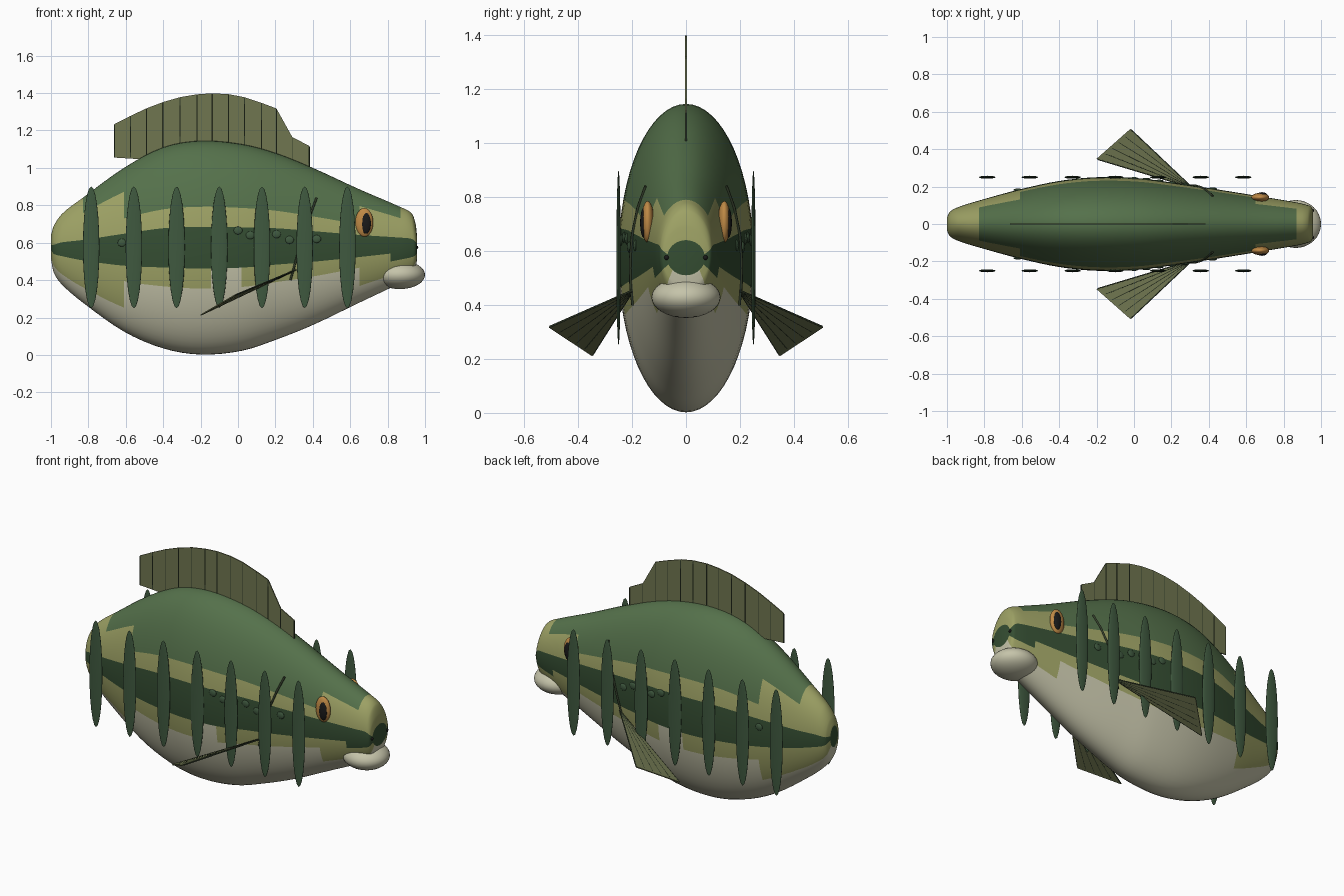
import bpy, bmesh, math
from mathutils import Vector

if "Cube" in bpy.data.objects:
    bpy.data.objects.remove(bpy.data.objects["Cube"])


def mat(name, r, g, b):
    m = bpy.data.materials.new(name)
    m.diffuse_color = (r, g, b, 1)
    m.use_nodes = True
    m.node_tree.nodes["Principled BSDF"].inputs["Base Color"].default_value = m.diffuse_color
    return m


GREEN = mat("back_green", .09, .165, .07)
OLIVE = mat("olive", .34, .36, .13)
DARK = mat("stripe_green", .035, .075, .032)
CREAM = mat("cream", .56, .55, .40)
FIN = mat("fin_olive", .16, .18, .08)
RAY = mat("ray_dark", .035, .05, .025)
BAR = mat("bar_green", .05, .10, .05)
ORANGE = mat("orange", .52, .25, .06)
BLACK = mat("black", .01, .01, .01)

# x, top z, bottom z, half width along the body
STATIONS = [(-1, .64, .51, .035), (-.985, .69, .44, .065), (-.94, .755, .375, .09),
            (-.83, .84, .28, .125), (-.61, 1.0, .125, .185), (-.4, 1.11, .035, .23),
            (-.2, 1.145, .002, .25), (.02, 1.127, .022, .245), (.2, 1.08, .08, .222),
            (.4, 1.0, .16, .192), (.65, .885, .28, .152), (.87, .79, .385, .115),
            (.93, .755, .42, .10), (.95, .70, .46, .09), (.957, .64, .51, .07)]


def slope(i, k):
    a, b = STATIONS[max(i - 1, 0)], STATIONS[min(i + 1, len(STATIONS) - 1)]
    return (b[k] - a[k]) / (b[0] - a[0])


def section(x):
    """Smoothly interpolated (top, bottom, half width) at x."""
    i = 0
    while i < len(STATIONS) - 2 and x > STATIONS[i + 1][0]:
        i += 1
    a, b = STATIONS[i], STATIONS[i + 1]
    h = b[0] - a[0]
    t = (x - a[0]) / h
    return [(2*t**3 - 3*t*t + 1) * a[k] + (t**3 - 2*t*t + t) * h * slope(i, k)
            + (3*t*t - 2*t**3) * b[k] + (t**3 - t*t) * h * slope(i + 1, k) for k in (1, 2, 3)]


def side_y(x, z):
    top, bot, w = section(x)
    u = (z - (top + bot) / 2) / ((top - bot) / 2)
    return w * math.sqrt(max(0, 1 - u * u))


def finish(bm, name, mats, smooth=True):
    bmesh.ops.recalc_face_normals(bm, faces=bm.faces)
    me = bpy.data.meshes.new(name)
    bm.to_mesh(me)
    bm.free()
    for m in mats:
        me.materials.append(m)
    for p in me.polygons:
        p.use_smooth = smooth
    ob = bpy.data.objects.new(name, me)
    bpy.context.collection.objects.link(ob)
    return ob


def band(x, deg):
    """Colour slot of the body at x and elevation angle."""
    ends = x < -.61 or x > .65
    low = -22.5 if x > .8 else -11.25
    if low < deg < 11.25:
        return 2
    if deg > 0:
        olive = deg < (45 if ends else 22.5) or x < -.83 or x > .87
        return 1 if olive else 0
    if deg > (-45 if ends else -22.5) and not -.15 < x < .02:
        return 1
    return 3


def body():
    bm = bmesh.new()
    xs = []
    for a, b in zip(STATIONS, STATIONS[1:]):
        xs += [a[0] + (b[0] - a[0]) * j / 4 for j in range(4)]
    xs.append(STATIONS[-1][0])
    n, rings = 64, []
    for x in xs:
        top, bot, w = section(x)
        rings.append([bm.verts.new((x, w * math.cos(2*math.pi*k/n),
                      (top + bot) / 2 + (top - bot) / 2 * math.sin(2*math.pi*k/n))) for k in range(n)])
    for i in range(len(xs) - 1):
        for k in range(n):
            f = bm.faces.new((rings[i][k], rings[i][(k+1) % n], rings[i+1][(k+1) % n], rings[i+1][k]))
            deg = math.degrees(math.asin(math.sin(2 * math.pi * (k + .5) / n)))
            f.material_index = band((xs[i] + xs[i+1]) / 2, deg)
    for r in (rings[0], rings[-1]):
        bm.faces.new(r).material_index = 2
    finish(bm, "body", [GREEN, OLIVE, DARK, CREAM])


def ellipsoid(name, loc, size, m, seg=24):
    bm = bmesh.new()
    bmesh.ops.create_uvsphere(bm, u_segments=seg, v_segments=seg // 2, radius=1)
    ob = finish(bm, name, [m])
    ob.location, ob.scale = loc, size
    return ob


def sheet(name, pts, normal, thick, m):
    """Thin flat fin from an outline."""
    bm = bmesh.new()
    off = Vector(normal).normalized() * thick / 2
    a = [bm.verts.new(Vector(p) + off) for p in pts]
    b = [bm.verts.new(Vector(p) - off) for p in pts]
    bm.faces.new(a)
    bm.faces.new(b[::-1])
    for i in range(len(pts)):
        j = (i + 1) % len(pts)
        bm.faces.new((a[i], b[i], b[j], a[j]))
    return finish(bm, name, [m], False)


def rod(name, pts, r, m):
    cu = bpy.data.curves.new(name, 'CURVE')
    cu.dimensions = '3D'
    cu.bevel_depth, cu.bevel_resolution, cu.use_fill_caps = r, 1, True
    sp = cu.splines.new('POLY')
    sp.points.add(len(pts) - 1)
    for p, q in zip(sp.points, pts):
        p.co = (*q, 1)
    cu.materials.append(m)
    ob = bpy.data.objects.new(name, cu)
    bpy.context.collection.objects.link(ob)


body()

# lower lip
ellipsoid("lower_lip", (.865, 0, .428), (.135, .128, .076), CREAM, 32)

# dorsal fin and its rays
crest = [(-.66, 1.235), (-.575, 1.278), (-.49, 1.318), (-.4, 1.352), (-.31, 1.378), (-.22, 1.393),
         (-.14, 1.399), (-.05, 1.394), (.035, 1.378), (.125, 1.348), (.205, 1.318),
         (.29, 1.165), (.38, 1.118)]
outline = [(x, 0, z) for x, z in crest] + [(.38, 0, .99), (.2, 0, 1.05), (-.2, 0, 1.1), (-.5, 0, 1.045), (-.66, 0, 1.055)]
sheet("dorsal_fin", outline, (0, 1, 0), .006, FIN)
for x, z in crest:
    rod("dorsal_ray", [(x, 0, max(1.055 if x < -.5 else section(x)[0] - .02, .99)), (x, 0, z - .004)], .0042, RAY)

spots = [(-.62, .60), (0, .665), (.065, .64), (.135, .65), (.205, .645), (.275, .615), (.42, .62)]
for s in (1, -1):
    # vertical side bars
    for i in range(7):
        ellipsoid("side_bar", (-.785 + .2283 * i, s * .25, .575), (.044, .008, .325), BAR)
    # eyes
    ellipsoid("eye", (.675, s * .142, .708), (.048, .024, .077), ORANGE)
    ellipsoid("pupil", (.684, s * .156, .704), (.027, .014, .056), BLACK)
    # flank spots and nostrils
    for x, z in spots:
        ellipsoid("spot", (x, s * side_y(x, z), z), (.024, .008, .021), BAR, 16)
    ellipsoid("nostril", (.955, s * .072, .575), (.009, .009, .009), BLACK, 12)
    # gill line
    rod("gill_line", [(x, s * (side_y(x, z) + .003), z) for x, z in
                      [(.42, .84), (.39, .76), (.355, .66), (.325, .56), (.30, .47), (.28, .40)]], .006, RAY)
    # pectoral fin and its rays
    root, up, low = Vector((.31, s * .195, .455)), Vector((-.02, s * .507, .318)), Vector((-.2, s * .348, .213))
    nrm = (up - root).cross(low - root)
    sheet("pectoral_fin", [root, up, low], nrm, .006, FIN)
    for i in range(6):
        rod("pectoral_ray", [root, root.lerp(low.lerp(up, i / 5), .97 if 0 < i < 5 else .99)], .004, RAY)
